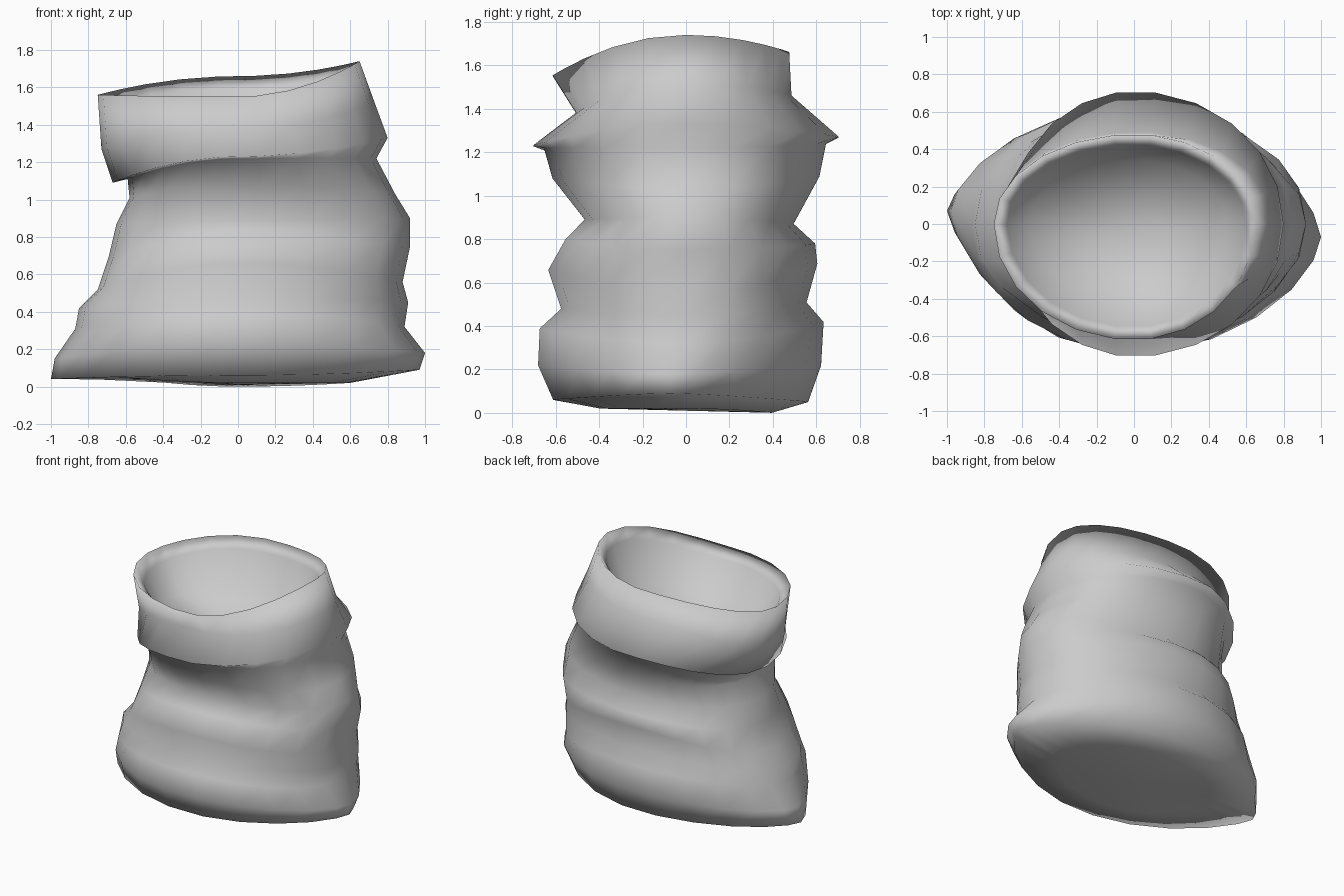
import bpy, bmesh
from math import sin, cos, pi

SEGS = 22

# Sack rings from the base up, over the folded cuff and down inside:
# x left, x right, y front, y back, z at left, right, front, back, end roundness
RINGS = [
    (-.60, .60, -.40, .40, .05, .02, .02, .00, 1.0),    # underside
    (-1.0, .97, -.62, .57, .04, .09, .06, .05, 1.4),    # base edge with corner ears
    (-.98, 1.0, -.69, .63, .15, .18, .22, .22, 1.3),
    (-.87, .89, -.68, .64, .31, .32, .39, .42, 1.0),
    (-.85, .91, -.58, .56, .42, .45, .48, .51, .9),     # lower crease
    (-.75, .88, -.64, .61, .52, .56, .66, .69, .9),
    (-.69, .92, -.56, .60, .70, .75, .80, .78, .9),
    (-.65, .92, -.47, .50, .87, .90, .89, .87, .9),     # waist crease
    (-.58, .84, -.62, .62, 1.01, 1.03, 1.08, 1.09, .9),
    (-.59, .74, -.66, .65, 1.11, 1.22, 1.22, 1.24, .9),  # neck under the cuff
    (-.67, .80, -.71, .71, 1.09, 1.33, 1.23, 1.27, 1.0),  # cuff hem
    (-.73, .73, -.51, .49, 1.27, 1.52, 1.38, 1.46, .9),
    (-.75, .65, -.62, .48, 1.56, 1.74, 1.55, 1.66, 1.0),  # rim
    (-.68, .60, -.55, .42, 1.49, 1.66, 1.48, 1.59, 1.0),  # inner lip
    (-.56, .50, -.42, .34, 1.27, 1.36, 1.25, 1.30, 1.0),  # hollow
]


def ring_points(xl, xr, yf, yb, zl, zr, zf, zb, p):
    pts = []
    for i in range(SEGS):
        a = 2 * pi * i / SEGS
        c, s = cos(a), sin(a)
        x = c * (xr if c > 0 else -xl)
        y = abs(s) ** p * (yb if s > 0 else yf)
        if p > 1.2:
            y -= .07 * c ** 3          # ears are slightly twisted
        z = c * c * (zr if c > 0 else zl) + s * s * (zb if s > 0 else zf)
        pts.append((x, y, z))
    return pts


bm = bmesh.new()
loops = [[bm.verts.new(p) for p in ring_points(*r)] for r in RINGS]

# Walls
for lo, hi in zip(loops, loops[1:]):
    for i in range(SEGS):
        j = (i + 1) % SEGS
        bm.faces.new((lo[i], lo[j], hi[j], hi[i]))

# Closed base and bottom of the hollow
for loop, centre in ((loops[0], (0, 0, .01)), (loops[-1], (-.03, -.04, 1.17))):
    v = bm.verts.new(centre)
    for i in range(SEGS):
        bm.faces.new((loop[i], loop[(i + 1) % SEGS], v))

bmesh.ops.recalc_face_normals(bm, faces=bm.faces)
mesh = bpy.data.meshes.new("open_sack")
bm.to_mesh(mesh)
bm.free()
mesh.shade_smooth()
sack = bpy.data.objects.new("open_sack", mesh)
bpy.context.collection.objects.link(sack)
